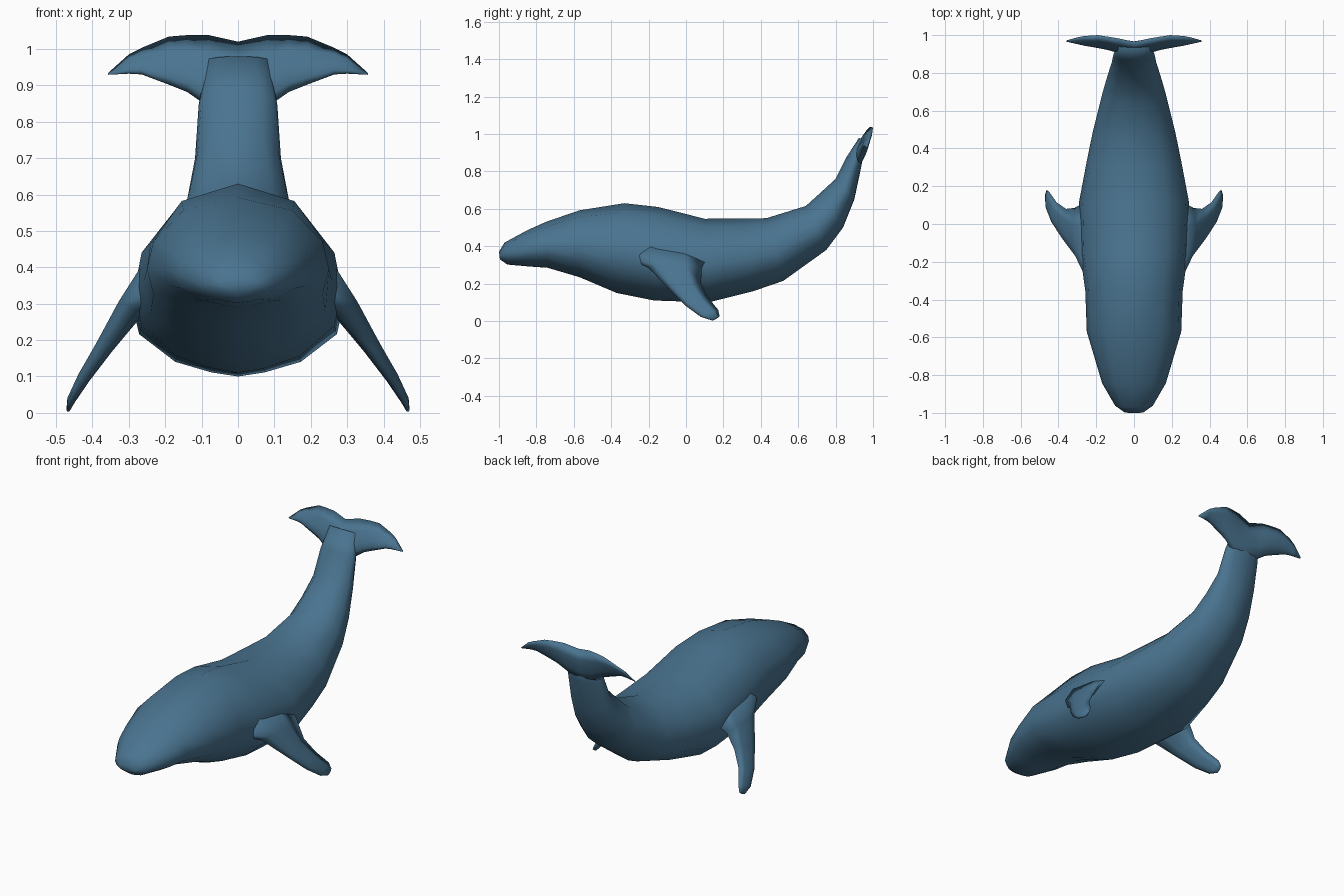
import bpy, bmesh
from mathutils import Vector

if "Cube" in bpy.data.objects:
    bpy.data.objects.remove(bpy.data.objects["Cube"])

blue = bpy.data.materials.new("ocean blue")
blue.diffuse_color = (0.068, 0.175, 0.28, 1)
blue.use_nodes = True
blue.node_tree.nodes["Principled BSDF"].inputs["Base Color"].default_value = blue.diffuse_color


def loft(name, stations, half_section, cap_start=True, mirror=False):
    """Skin rings; a station is (first edge, opposite edge, half-thickness vector)."""
    section = half_section + [(u, -v) for u, v in half_section[-2:0:-1]]
    n = len(section)
    bm = bmesh.new()
    rings = []
    for a, b, s in stations:
        a, b, s = Vector(a), Vector(b), Vector(s)
        rings.append([bm.verts.new(a + (b - a) * u + s * v) for u, v in section])
    for r, q in zip(rings, rings[1:]):
        for i in range(n):
            j = (i + 1) % n
            bm.faces.new((r[i], r[j], q[j], q[i]))
    if cap_start:
        bm.faces.new(rings[0])
    bm.faces.new(rings[-1])
    bmesh.ops.recalc_face_normals(bm, faces=bm.faces)
    # an open loft starts on the mirror plane: make it face outward
    if bm.calc_volume(signed=True) < 0:
        bmesh.ops.reverse_faces(bm, faces=bm.faces)
    me = bpy.data.meshes.new(name)
    bm.to_mesh(me)
    bm.free()
    me.materials.append(blue)
    for p in me.polygons:
        p.use_smooth = True
    ob = bpy.data.objects.new(name, me)
    bpy.context.collection.objects.link(ob)
    if mirror:
        ob.modifiers.new("Mirror", 'MIRROR')
    return ob


# body: (back y, back z, belly y, belly z, half width)
body = [
    (-1.0, .37, -.995, .33, .05), (-.97, .42, -.955, .302, .10),
    (-.85, .485, -.84, .292, .168), (-.75, .53, -.74, .285, .198),
    (-.57, .592, -.57, .235, .25), (-.33, .63, -.37, .15, .258),
    (-.15, .61, -.17, .11, .285), (.10, .547, .12, .10, .292),
    (.30, .548, .36, .16, .25), (.43, .55, .52, .215, .22),
    (.64, .615, .75, .38, .165), (.72, .687, .84, .50, .14),
    (.80, .76, .90, .65, .118), (.86, .88, .936, .82, .108),
    (.925, .98, .962, .96, .085),
]
loft("body", [((0, ay, az), (0, by, bz), (w, 0, 0)) for ay, az, by, bz, w in body],
     [(0, 0), (.10, .60), (.34, .93), (.55, 1), (.74, .93), (.91, .59), (.975, .25), (1, 0)])

fin_section = [(0, 0), (.12, .7), (.35, 1), (.7, .65), (1, 0)]

# flippers: leading point, trailing point, half thickness
flipper = [
    ((.20, -.36, .36), (.22, .14, .38), .07),
    ((.285, -.20, .285), (.315, .085, .29), .038),
    ((.37, -.09, .17), (.36, .08, .205), .025),
    ((.43, .0, .08), (.41, .115, .13), .018),
    ((.463, .08, .022), (.45, .172, .06), .012),
    ((.468, .14, .003), (.462, .18, .025), .006),
]
out = Vector((.86, -.13, .49))
loft("flippers", [(a, b, out * t) for a, b, t in flipper], fin_section, mirror=True)

# tail flukes, lofted from the centre out to the tip
fluke = [
    (0, .905, .82, .965, 1.02, .032), (.08, .915, .84, .982, 1.038, .028),
    (.14, .93, .882, .992, 1.038, .024), (.19, .937, .902, 1.0, 1.034, .02),
    (.265, .948, .93, .995, 1.003, .014), (.30, .955, .932, .988, .985, .010),
    (.357, .966, .929, .972, .934, .003),
]
loft("tail_flukes", [((x, ly, lz), (x, ty, tz), (0, -.95 * t, .3 * t))
                     for x, ly, lz, ty, tz, t in fluke],
     fin_section, cap_start=False, mirror=True)
